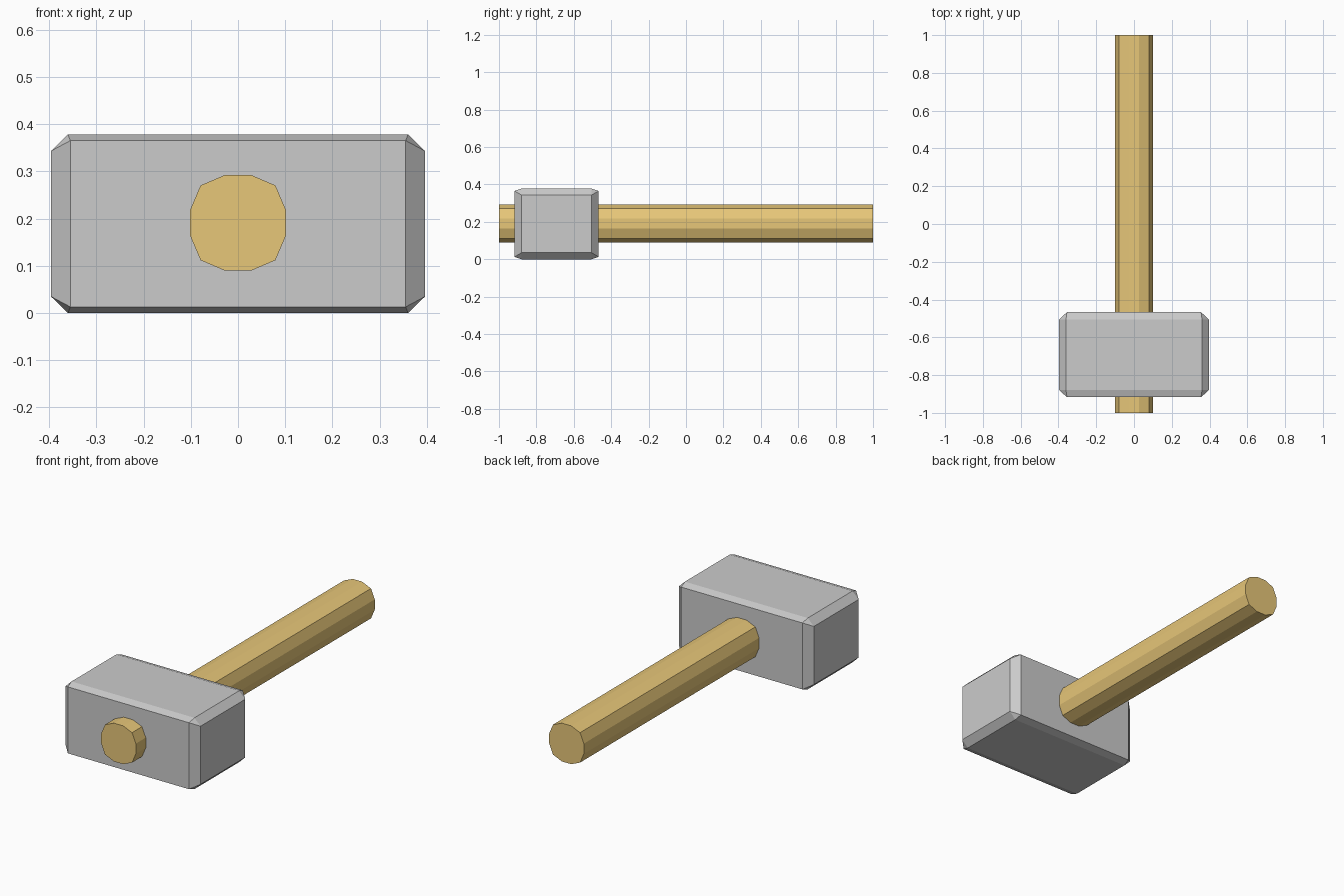
import bpy, bmesh
from math import radians, sin, cos
from itertools import product

if "Cube" in bpy.data.objects:
    bpy.data.objects.remove(bpy.data.objects["Cube"])


def hull_object(name, points, location):
    """Flat-shaded convex solid around a set of corner points."""
    bm = bmesh.new()
    for p in points:
        bm.verts.new(p)
    bmesh.ops.convex_hull(bm, input=bm.verts)
    bmesh.ops.dissolve_limit(bm, angle_limit=radians(1), verts=bm.verts, edges=bm.edges)
    bmesh.ops.recalc_face_normals(bm, faces=bm.faces)
    mesh = bpy.data.meshes.new(name)
    bm.to_mesh(mesh)
    bm.free()
    ob = bpy.data.objects.new(name, mesh)
    ob.location = location
    bpy.context.collection.objects.link(ob)
    return ob


# Head: chamfered block, given by the half sizes of its three face pairs
faces = [(0.36, 0.187, 0.189),    # top and bottom
         (0.355, 0.225, 0.176),   # front and back
         (0.396, 0.187, 0.154)]   # striking ends
corners = [(sx * x, sy * y, sz * z)
           for x, y, z in faces
           for sx, sy, sz in product((-1, 1), repeat=3)]
hull_object("hammer_head", corners, (0, -0.692, 0.189))

# Handle: twelve-sided bar, slightly squared at the diagonals
ring = []
for i in range(12):
    a = radians(15 + 30 * i)
    r = 0.112 if i % 3 == 1 else 0.105
    ring.append((r * cos(a), r * sin(a)))
handle = hull_object("handle", [(x, y, z) for x, z in ring for y in (-1, 1)],
                     (0, 0, 0.191))

wood = bpy.data.materials.new("wood")
wood.diffuse_color = (0.8, 0.57, 0.19, 1)
wood.use_nodes = True
wood.node_tree.nodes["Principled BSDF"].inputs["Base Color"].default_value = wood.diffuse_color
handle.data.materials.append(wood)
